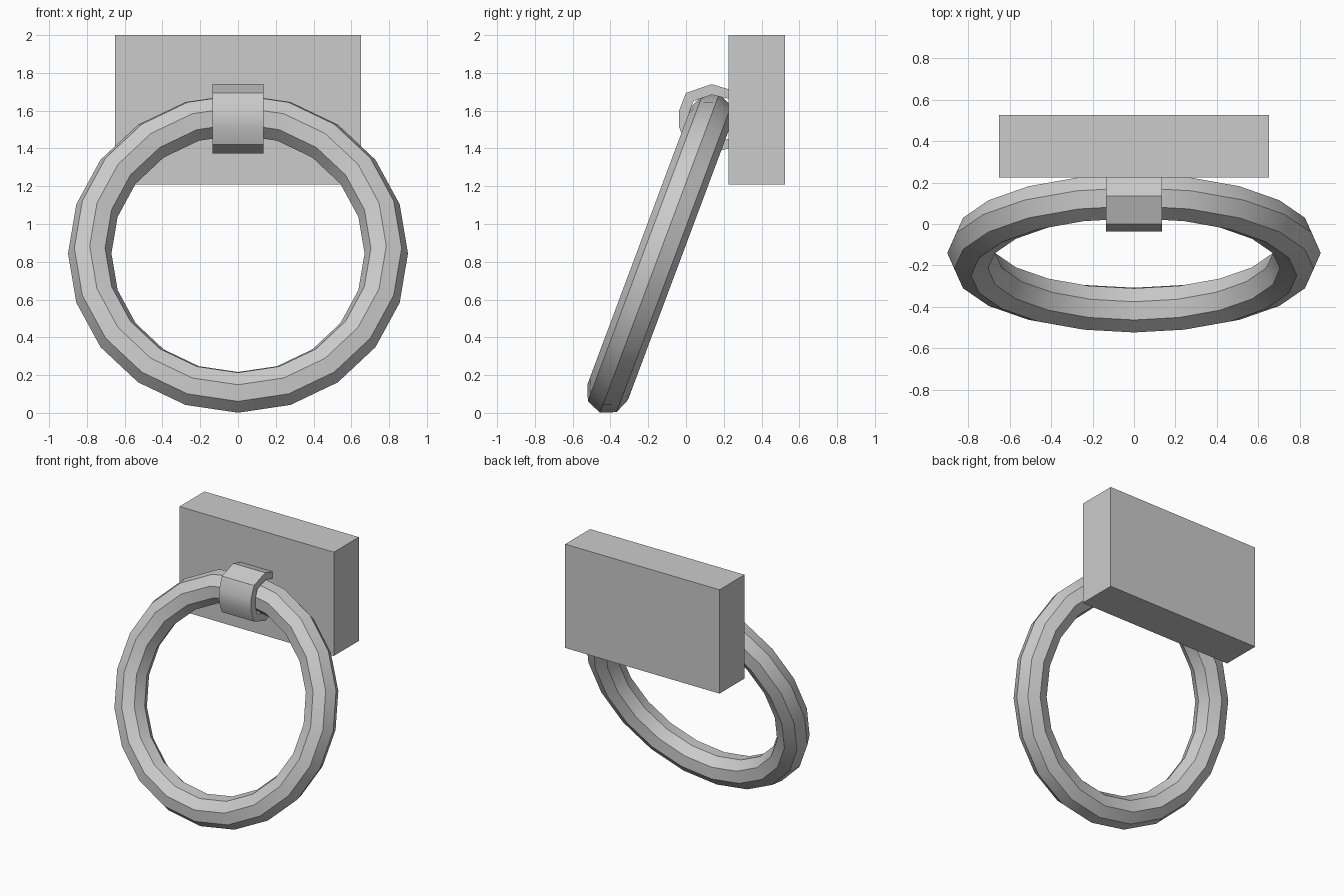
import bpy, bmesh
from math import radians

if "Cube" in bpy.data.objects:
    bpy.data.objects.remove(bpy.data.objects["Cube"])


def smooth(obj):
    bpy.ops.object.select_all(action='DESELECT')
    obj.select_set(True)
    bpy.context.view_layer.objects.active = obj
    bpy.ops.object.shade_smooth_by_angle(angle=radians(30))


# wall plate
bpy.ops.mesh.primitive_cube_add(size=1, location=(0, 0.375, 1.605))
plate = bpy.context.object
plate.name = "wall_plate"
plate.scale = (1.3, 0.3, 0.79)

# tilted ring, 20 x 8 sides
bpy.ops.mesh.primitive_torus_add(major_radius=0.785, minor_radius=0.115,
                                 major_segments=20, minor_segments=8,
                                 location=(0, -0.14, 0.844),
                                 rotation=(radians(69.5), 0, 0))
ring = bpy.context.object
ring.name = "pull_ring"
smooth(ring)

# C-shaped strap holding the ring: upper half (y, height above middle), mirrored down
MID = 1.557
outer = [(0.235, 0.154), (0.135, 0.183), (0.0, 0.137), (-0.036, 0.045)]
inner = [(0.235, 0.104), (0.135, 0.127), (0.04, 0.094), (0.016, 0.032)]


def full(half):
    return half + [(y, -z) for y, z in reversed(half)]


bm = bmesh.new()
rails = []
for pts in (full(outer), full(inner)):
    for x in (-0.135, 0.135):
        rails.append([bm.verts.new((x, y, MID + z)) for y, z in pts])
ol, orr, il, ir = rails
loop = [ol, orr, ir, il]
for a, b in zip(loop, loop[1:] + loop[:1]):
    for i in range(len(a) - 1):
        bm.faces.new((a[i], a[i + 1], b[i + 1], b[i]))
for end in (0, -1):
    bm.faces.new([r[end] for r in loop])
bmesh.ops.recalc_face_normals(bm, faces=bm.faces)
mesh = bpy.data.meshes.new("ring_strap")
bm.to_mesh(mesh)
bm.free()
strap = bpy.data.objects.new("ring_strap", mesh)
bpy.context.collection.objects.link(strap)
smooth(strap)
